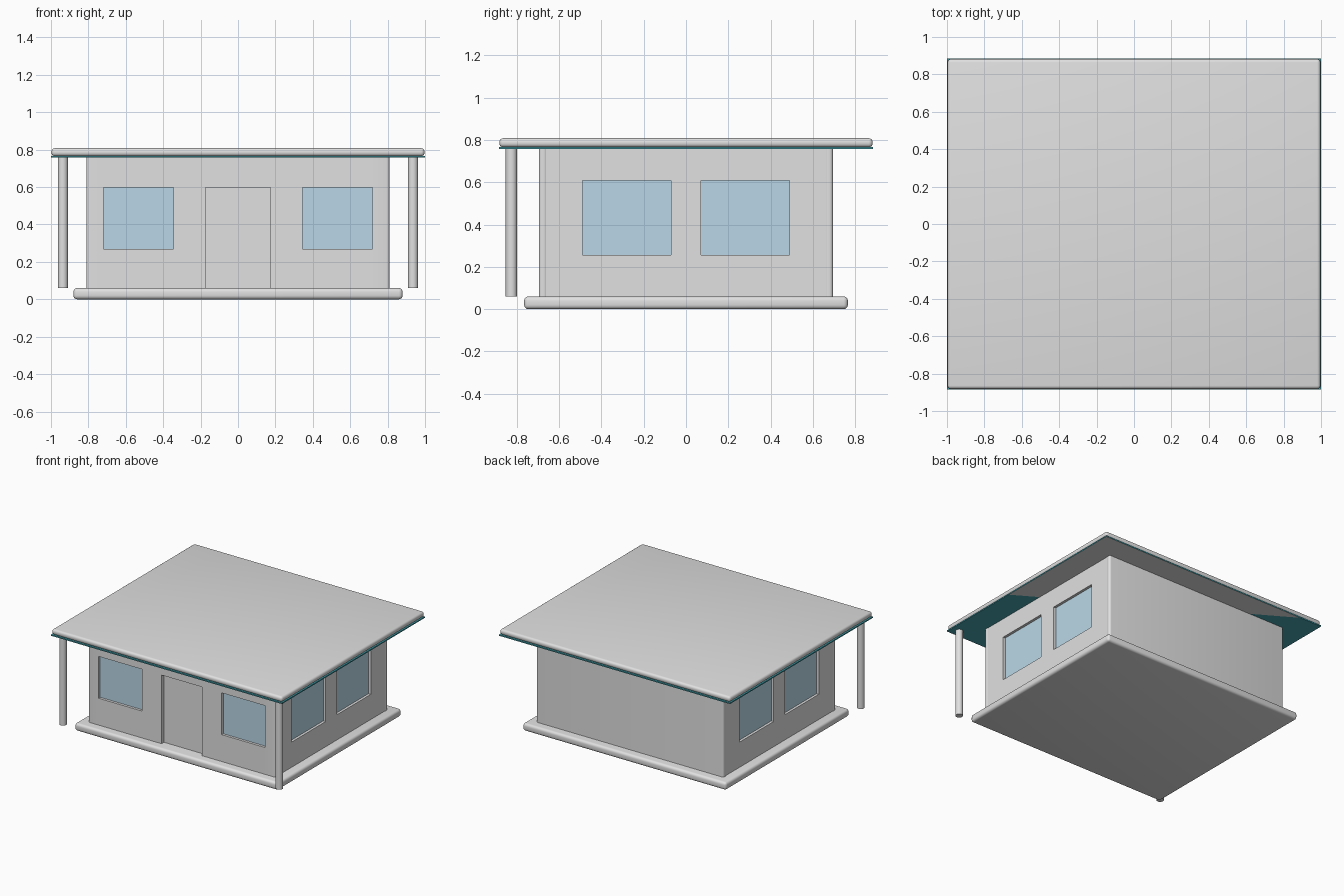
import bpy
import bmesh
from math import radians
from mathutils import Matrix, Vector

cube = bpy.data.objects.get("Cube")
if cube:
    bpy.data.objects.remove(cube, do_unlink=True)


def material(name, rgb):
    m = bpy.data.materials.new(name)
    m.use_nodes = True
    m.diffuse_color = (*rgb, 1)
    m.node_tree.nodes["Principled BSDF"].inputs["Base Color"].default_value = (*rgb, 1)
    return m


GREY = material("plaster_grey", (0.75, 0.75, 0.75))
GLASS = material("pale_blue_glass", (0.55, 0.77, 0.9))
TEAL = material("teal_trim", (0.06, 0.38, 0.44))


def finish(bm, name, mats, smooth=False):
    bmesh.ops.recalc_face_normals(bm, faces=bm.faces)
    mesh = bpy.data.meshes.new(name)
    bm.to_mesh(mesh)
    bm.free()
    for m in mats:
        mesh.materials.append(m)
    ob = bpy.data.objects.new(name, mesh)
    bpy.context.collection.objects.link(ob)
    if smooth:
        bpy.ops.object.select_all(action='DESELECT')
        ob.select_set(True)
        bpy.context.view_layer.objects.active = ob
        bpy.ops.object.shade_smooth_by_angle(angle=radians(35))
    return ob


def box_mesh(lo, hi, bevel=0):
    bm = bmesh.new()
    size = [b - a for a, b in zip(lo, hi)]
    mid = [(a + b) / 2 for a, b in zip(lo, hi)]
    bmesh.ops.create_cube(bm, size=1, matrix=Matrix.Translation(mid) @ Matrix.Diagonal((*size, 1)))
    if bevel:
        bmesh.ops.bevel(bm, geom=bm.edges[:], offset=bevel, segments=4, profile=0.5, affect='EDGES')
    return bm


def side_matrix(angle, distance):
    # Local -y is the outside of a wall
    return Matrix.Rotation(radians(angle), 4, 'Z') @ Matrix.Translation((0, -distance, 0))


def wall(name, us, zs, holes, thick, matrix, bevel=0):
    # Grid of cells, left open at the holes, given thickness and rounded ends
    bm = bmesh.new()
    grid = [[bm.verts.new((u, 0, z)) for z in zs] for u in us]
    for i in range(len(us) - 1):
        for j in range(len(zs) - 1):
            if (i, j) not in holes:
                bm.faces.new((grid[i][j], grid[i + 1][j], grid[i + 1][j + 1], grid[i][j + 1]))
    loose = [v for v in bm.verts if not v.link_faces]
    bmesh.ops.delete(bm, geom=loose, context='VERTS')
    new = bmesh.ops.extrude_face_region(bm, geom=bm.faces[:], use_keep_orig=True)["geom"]
    bmesh.ops.translate(bm, vec=(0, thick, 0), verts=[g for g in new if isinstance(g, bmesh.types.BMVert)])
    bmesh.ops.recalc_face_normals(bm, faces=bm.faces)
    if bevel:
        end = us[-1] - 0.001
        ends = [e for e in bm.edges
                if all(abs(v.co.x) > end for v in e.verts)
                and abs(e.verts[0].co.x - e.verts[1].co.x) < 0.001
                and abs(e.verts[0].co.y - e.verts[1].co.y) < 0.001]
        bmesh.ops.bevel(bm, geom=ends, offset=bevel, segments=4, profile=0.5, affect='EDGES')
    bm.transform(matrix)
    return finish(bm, name, [GREY], bool(bevel))


def pane(name, u0, u1, z0, z1, depth, matrix, mat):
    bm = box_mesh((u0, depth, z0), (u1, depth + 0.008, z1))
    bm.transform(matrix)
    return finish(bm, name, [mat])


FLOOR, CEILING = 0.06, 0.76

# Floor slab and roof slab
finish(box_mesh((-0.88, -0.765, 0), (0.88, 0.765, FLOOR), 0.02), "floor_slab", [GREY], True)
finish(box_mesh((-0.997, -0.882, 0.765), (0.997, 0.882, 0.808), 0.018), "roof_slab", [GREY], True)

# Roof trim: teal rim and porch soffit, grey soffit towards the back left corner
trim = box_mesh((-1, -0.885, 0.757), (1, 0.885, 0.766))
soffit_line = Vector((0, 0.4, 0))
soffit_dir = Vector((0.6, 1, 0))
trim.normal_update()
under = [f for f in trim.faces if f.normal.z < -0.5]
bmesh.ops.bisect_plane(trim, geom=under + [e for f in under for e in f.edges] + [v for f in under for v in f.verts],
                       plane_co=soffit_line, plane_no=soffit_dir)
trim.normal_update()
for f in trim.faces:
    behind = (f.calc_center_median() - soffit_line).dot(soffit_dir) > 0
    f.material_index = 1 if f.normal.z < -0.5 and behind else 0
finish(trim, "roof_trim", [TEAL, GREY])

# Front wall with two windows and a doorway
front = side_matrix(0, 0.695)
wall("front_wall", [-0.81, -0.72, -0.345, -0.175, 0.175, 0.345, 0.72, 0.81],
     [FLOOR, 0.27, 0.597, CEILING], {(1, 1), (5, 1), (3, 0), (3, 1)}, 0.04, front, 0.016)
pane("front_window_right", -0.72, -0.345, 0.27, 0.597, 0.02, front, GLASS)
pane("front_window_left", 0.345, 0.72, 0.27, 0.597, 0.02, front, GLASS)
pane("front_door", -0.175, 0.175, FLOOR, 0.597, 0.03, front, GREY)

# Plain back wall
wall("back_wall", [-0.81, 0.81], [FLOOR, CEILING], set(), 0.04, side_matrix(180, 0.695), 0.016)

# Side walls between them, two windows each
for side, angle in (("left", 90), ("right", -90)):
    m = side_matrix(angle, 0.807)
    wall(side + "_wall", [-0.67, -0.49, -0.07, 0.07, 0.49, 0.67],
         [FLOOR, 0.257, 0.607, CEILING], {(1, 1), (3, 1)}, 0.05, m)
    for place, u in (("a", -0.49), ("b", 0.07)):
        pane(side + "_window_" + place, u, u + 0.42, 0.257, 0.607, 0.02, m, GLASS)

# Porch posts under the front corners
for side, x in (("left", 0.936), ("right", -0.936)):
    bm = bmesh.new()
    bmesh.ops.create_cone(bm, cap_ends=True, segments=24, radius1=0.027, radius2=0.027,
                          depth=CEILING - FLOOR,
                          matrix=Matrix.Translation((x, -0.825, (CEILING + FLOOR) / 2)))
    finish(bm, side + "_porch_post", [GREY], True)
